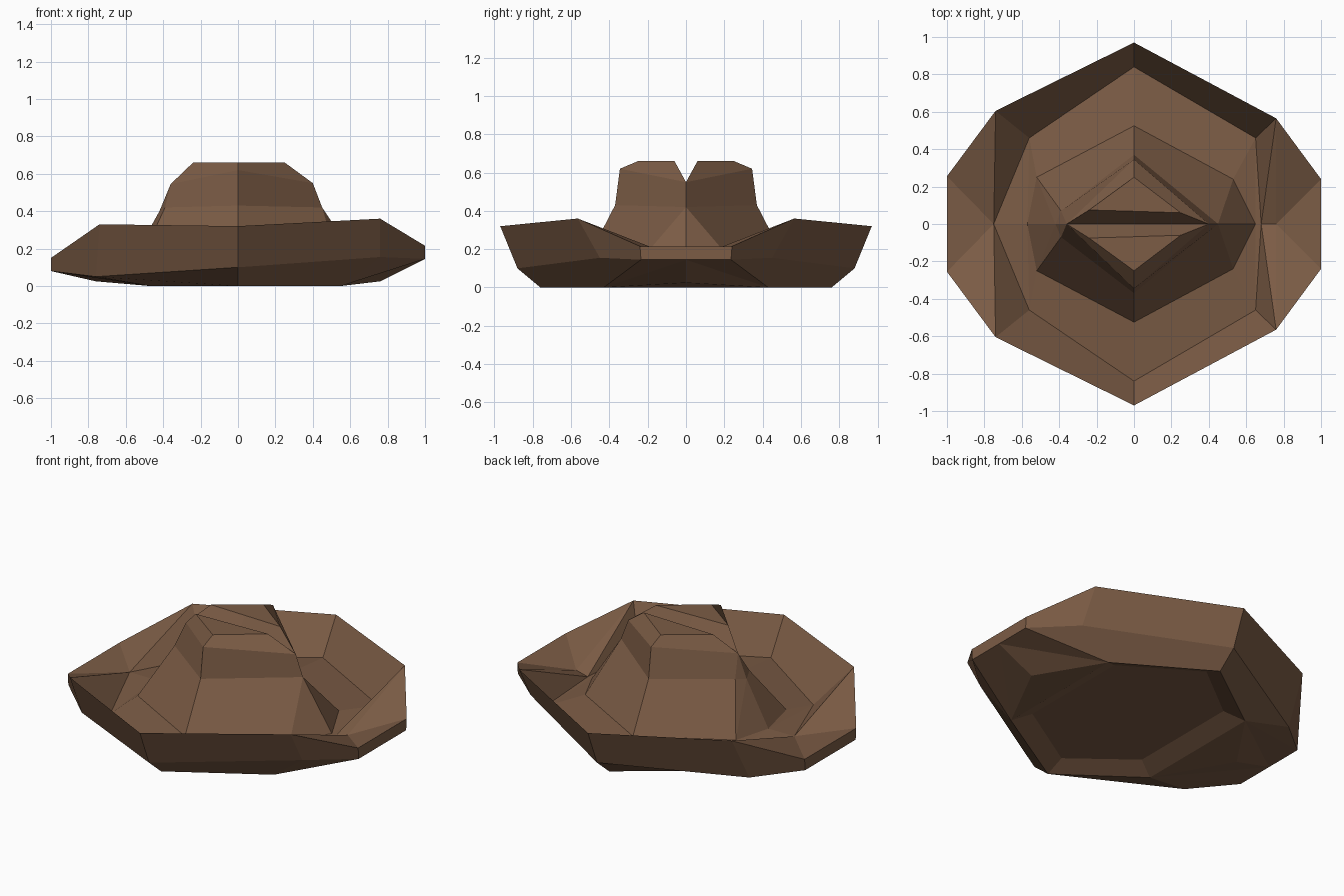
import bpy

if "Cube" in bpy.data.objects:
    bpy.data.objects.remove(bpy.data.objects["Cube"])

# Brown felt
felt = bpy.data.materials.new("brown_felt")
felt.diffuse_color = (0.2, 0.107, 0.06, 1)
felt.use_nodes = True
felt.node_tree.nodes["Principled BSDF"].inputs["Base Color"].default_value = felt.diffuse_color


def skin(name, rings):
    """Skin half rings (running from +x round to -x) and mirror them over y = 0."""
    verts, faces, index = [], [], {}

    def vert(p):
        if p not in index:
            index[p] = len(verts)
            verts.append(p)
        return index[p]

    def add(face):
        face = list(dict.fromkeys(face))
        if len(face) < 3:
            return
        faces.append([vert(p) for p in face])
        faces.append([vert((x, -y if y else 0, z)) for x, y, z in reversed(face)])

    for inner, outer in zip(rings, rings[1:]):
        last = len(inner) - 2
        for i in range(last + 1):
            p, q, r, s = inner[i], outer[i], outer[i + 1], inner[i + 1]
            if i == 0:            # fold the end panels from the centre line
                add([p, q, r])
                add([p, r, s])
            elif i == last:
                add([p, q, s])
                add([q, r, s])
            else:
                add([p, q, r, s])
    mesh = bpy.data.meshes.new(name)
    mesh.from_pydata(verts, [], faces)
    mesh.materials.append(felt)
    obj = bpy.data.objects.new(name, mesh)
    bpy.context.collection.objects.link(obj)
    return obj


def widen(r):
    """Repeat the corner points so a 5-point ring matches a 7-point one."""
    return [r[0], r[1], r[1], r[2], r[3], r[3], r[4]]


base = [(.65, 0, .12), (.53, .24, .14), (0, .525, .13), (-.52, .25, .14), (-.57, 0, .13)]

# Crown: pinched crease, ridges, bevel, side wall, flared foot
e, f = (.40, 0, .55), (-.36, 0, .545)
b, a = (.25, .06, .66), (-.24, .075, .66)
e2 = (.45, 0, .42)
skin("hat_crown", [
    [e, e, (0, 0, .55), f, f],
    [e, b, (0, .068, .66), a, f],
    [e, b, (0, .25, .66), a, f],
    [e, e, (0, .345, .62), f, f],
    [e2, e2, (0, .37, .43), (-.39, .07, .42), (-.42, 0, .40)],
    base,
])

# Brim: dished top, curled rim with end tips, outer edge, recessed underside
front, right, left = (0, .97, .32), (.76, .565, .36), (-.74, .605, .33)
dip = (-.75, 0, .13)
skin("hat_brim", [
    widen(base),
    widen([(.68, 0, .12), (.65, .46, .12), (0, .84, .10), (-.56, .46, .10), dip]),
    widen([(.76, 0, .14), right, front, left, dip]),
    [(1, 0, .215), (1, .24, .215), right, front, left, (-1, .255, .15), (-1, 0, .15)],
    [(1, 0, .145), (1, .235, .145), (.76, .45, .155), (0, .88, .10),
     (-.76, .46, .05), (-1, .25, .08), (-1, 0, .08)],
    widen([(.76, 0, .025), (.55, .43, 0), (0, .76, 0), (-.47, .42, 0), (-.76, 0, .025)]),
    widen([(.55, 0, 0), (.55, .43, 0), (0, .76, 0), (-.47, .42, 0), (-.47, 0, 0)]),
    widen([(.45, 0, .05), (.45, .36, .05), (0, .64, .05), (-.36, .36, .05), (-.36, 0, .05)]),
    widen([(.45, 0, .05), (.45, 0, .05), (0, 0, .05), (-.36, 0, .05), (-.36, 0, .05)]),
])
